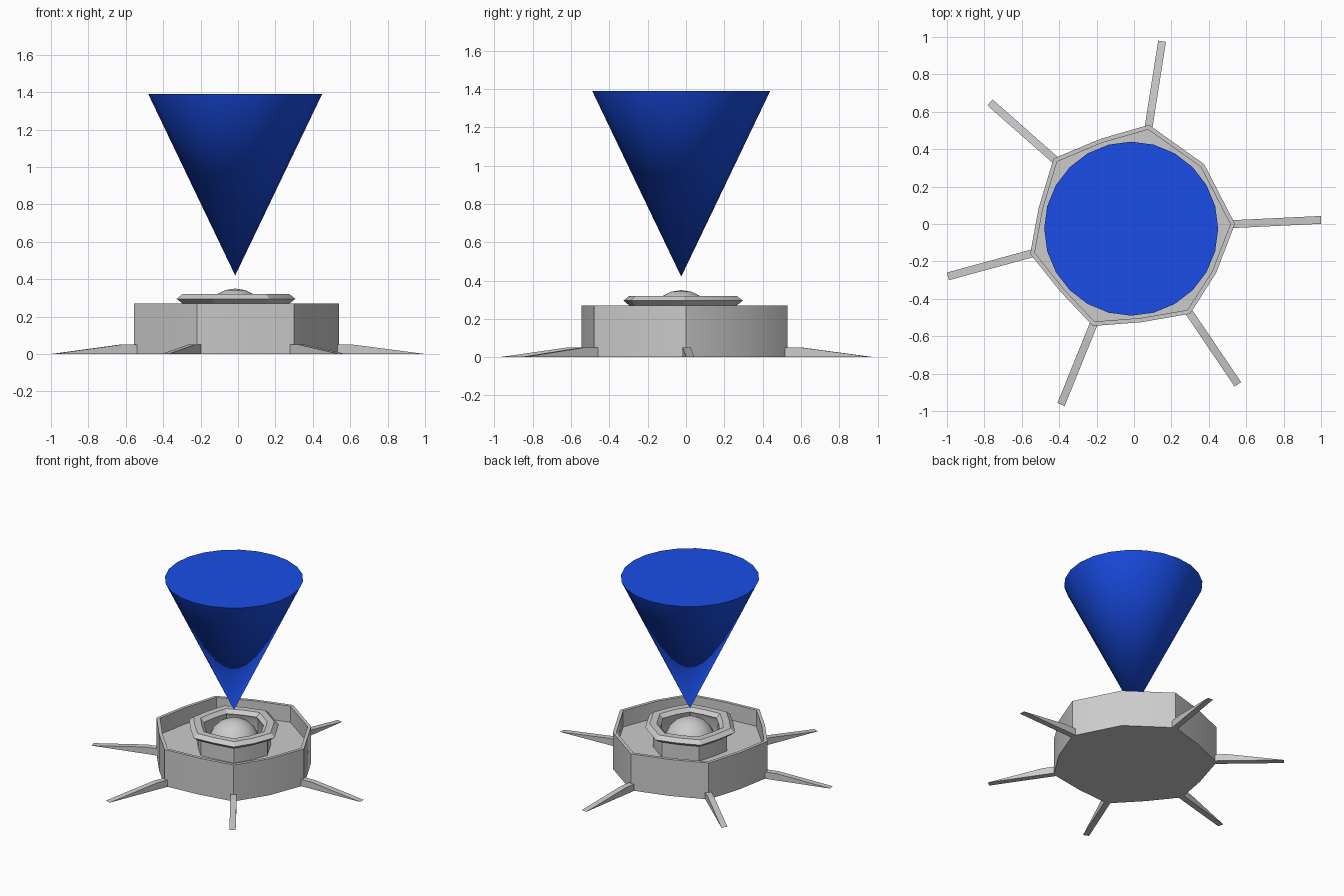
import bpy, bmesh, math
from mathutils import Vector

if "Cube" in bpy.data.objects:
    bpy.data.objects.remove(bpy.data.objects["Cube"])

CX, CY = -0.015, -0.025          # centre of the fountain body

# Irregular six-cornered plan: corners alternate with slightly bulged side midpoints
PLAN = [(0.54, 0.0), (0.375, 0.32), (0.08, 0.53), (-0.18, 0.455),
        (-0.43, 0.35), (-0.51, 0.085), (-0.555, -0.16), (-0.395, -0.36),
        (-0.22, -0.545), (0.04, -0.525), (0.30, -0.48), (0.44, -0.26)]
PLAN_R = 0.555


def finish(name, bm, angle=None):
    bmesh.ops.recalc_face_normals(bm, faces=bm.faces)
    mesh = bpy.data.meshes.new(name)
    bm.to_mesh(mesh)
    bm.free()
    obj = bpy.data.objects.new(name, mesh)
    bpy.context.collection.objects.link(obj)
    if angle:
        bpy.ops.object.select_all(action='DESELECT')
        obj.select_set(True)
        bpy.context.view_layer.objects.active = obj
        bpy.ops.object.shade_smooth_by_angle(angle=math.radians(angle))
    return obj


def plan_sweep(name, profile, closed):
    """Stack scaled copies of the plan along (radius, z) profile points."""
    bm = bmesh.new()
    rings = [[bm.verts.new((CX + (x - CX) * r / PLAN_R, CY + (y - CY) * r / PLAN_R, z))
              for x, y in PLAN] for r, z in profile]
    n = len(PLAN)
    pairs = list(zip(rings, rings[1:]))
    if closed:
        pairs.append((rings[-1], rings[0]))
    else:
        bm.faces.new(rings[0])
        bm.faces.new(rings[-1])
    for a, b in pairs:
        for i in range(n):
            j = (i + 1) % n
            bm.faces.new((a[i], a[j], b[j], b[i]))
    return finish(name, bm, 29)


# Outer basin with thin wall and raised floor
plan_sweep("basin", [(0.555, 0), (0.555, 0.27), (0.53, 0.27), (0.53, 0.15)], False)

# Inner pedestal wall with bevelled overhanging lip
plan_sweep("inner_basin", [(0.265, 0.145), (0.265, 0.27), (0.29, 0.27), (0.322, 0.295),
                           (0.29, 0.32), (0.24, 0.32), (0.212, 0.295), (0.225, 0.27),
                           (0.225, 0.145)], True)

# Central dome
bm = bmesh.new()
bmesh.ops.create_uvsphere(bm, u_segments=20, v_segments=10, radius=0.175)
bmesh.ops.translate(bm, verts=bm.verts, vec=(CX, CY, 0.175))
finish("dome", bm, 40)

# Blue inverted cone of water
bm = bmesh.new()
bmesh.ops.create_cone(bm, cap_ends=True, segments=24, radius1=0, radius2=0.465, depth=0.97)
bmesh.ops.remove_doubles(bm, verts=bm.verts, dist=0.0001)
bmesh.ops.translate(bm, verts=bm.verts, vec=(CX, CY, 0.42 + 0.485))
spray = finish("water_spray", bm, 35)
blue = bpy.data.materials.new("water_blue")
blue.diffuse_color = (0.01, 0.075, 0.8, 1)
blue.use_nodes = True
blue.node_tree.nodes["Principled BSDF"].inputs["Base Color"].default_value = blue.diffuse_color
spray.data.materials.append(blue)

# Tapered legs radiating from the six corners
TIPS = [(1.0, 0.022), (0.15, 0.977), (-0.77, 0.65), (-0.995, -0.28),
        (-0.39, -0.965), (0.555, -0.857)]
for k, tip in enumerate(TIPS):
    start, end = Vector(PLAN[2 * k]), Vector(tip)
    d = (end - start).normalized()
    side = Vector((-d.y, d.x)) * 0.021
    start = start - d * 0.01
    length = (end - start).length
    bm = bmesh.new()
    loops = []
    for s in (-1, 1):
        loop = []
        for t, z in ((0, 0), (length, 0), (0.085, 0.05), (0, 0.05)):
            p = start + d * t + side * s
            loop.append(bm.verts.new((p.x, p.y, z)))
        bm.faces.new(loop)
        loops.append(loop)
    a, b = loops
    for i in range(4):
        j = (i + 1) % 4
        bm.faces.new((a[i], a[j], b[j], b[i]))
    finish(f"leg_{k + 1}", bm)
